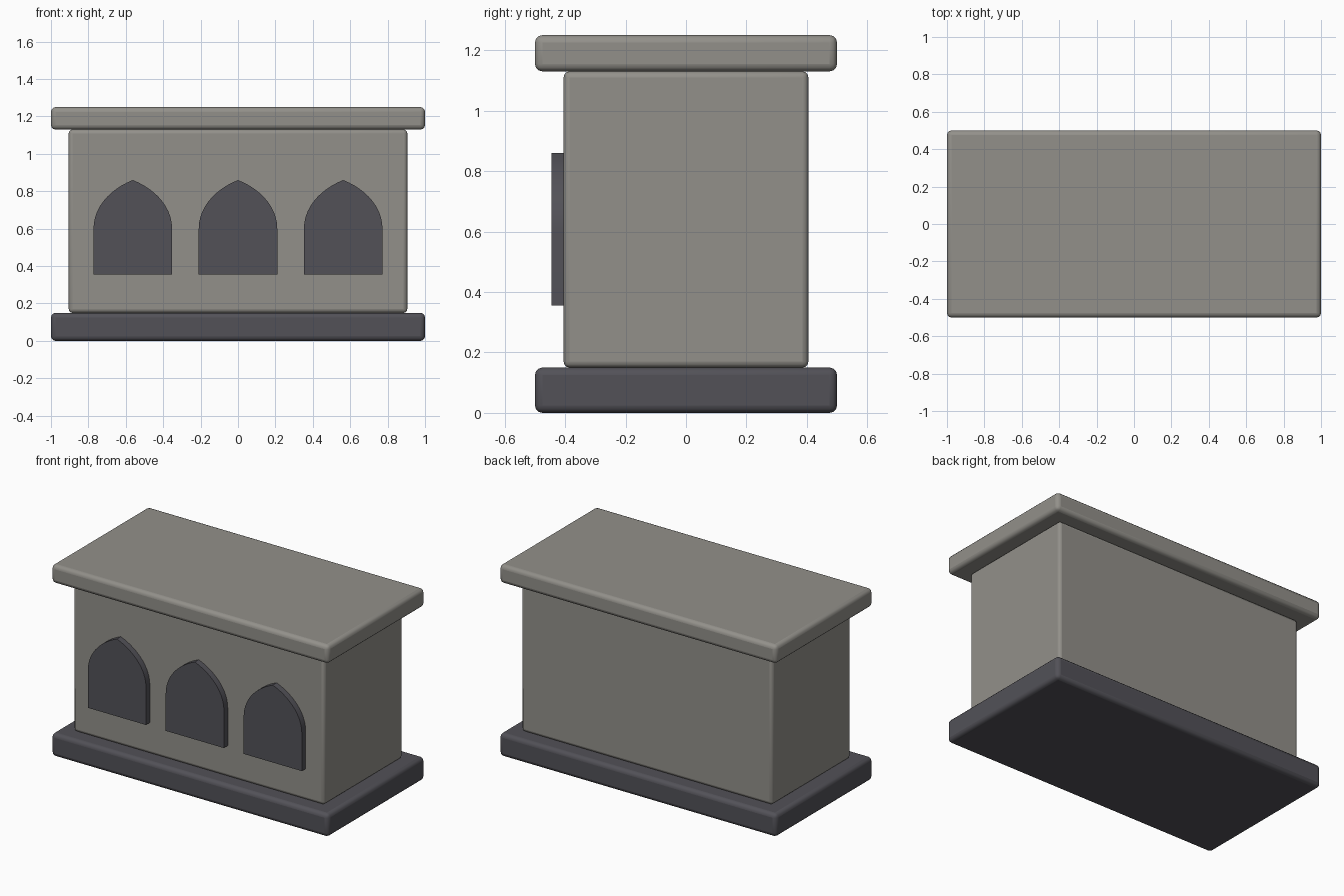
import bpy, bmesh
from mathutils import Vector
from mathutils.geometry import interpolate_bezier

if "Cube" in bpy.data.objects:
    bpy.data.objects.remove(bpy.data.objects["Cube"])


def material(name, color):
    mat = bpy.data.materials.new(name)
    mat.diffuse_color = color
    mat.use_nodes = True
    mat.node_tree.nodes["Principled BSDF"].inputs["Base Color"].default_value = mat.diffuse_color
    return mat


stone = material("pale_stone", (0.29, 0.28, 0.255, 1))
slate = material("dark_stone", (0.085, 0.083, 0.097, 1))


def finish(obj, mat):
    obj.data.materials.append(mat)
    bpy.ops.object.select_all(action='DESELECT')
    obj.select_set(True)
    bpy.context.view_layer.objects.active = obj
    bpy.ops.object.shade_smooth_by_angle()


def block(name, width, depth, z0, z1, mat, radius=0.025):
    bpy.ops.mesh.primitive_cube_add(size=1, location=(0, 0, (z0 + z1) / 2))
    obj = bpy.context.object
    obj.name = name
    obj.scale = (width, depth, z1 - z0)
    bpy.ops.object.transform_apply(location=False, rotation=False, scale=True)
    finish(obj, mat)
    bevel = obj.modifiers.new("rounded_edges", 'BEVEL')
    bevel.width = radius
    bevel.segments = 3


def arch_panel(name, x, mat):
    # Right half of the pointed arch, mirrored for the left half
    curve = interpolate_bezier(Vector((0.21, 0.60)), Vector((0.21, 0.72)),
                               Vector((0.115, 0.815)), Vector((0, 0.86)), 12)
    right = [(0.21, 0.355)] + [(p[0], p[1]) for p in curve]
    outline = right + [(-px, pz) for px, pz in reversed(right[:-1])]
    bm = bmesh.new()
    face = bm.faces.new([bm.verts.new((px, -0.445, pz)) for px, pz in outline])
    back = bmesh.ops.extrude_face_region(bm, geom=[face], use_keep_orig=True)
    moved = [v for v in back["geom"] if isinstance(v, bmesh.types.BMVert)]
    bmesh.ops.translate(bm, verts=moved, vec=(0, 0.06, 0))
    bmesh.ops.recalc_face_normals(bm, faces=bm.faces)
    mesh = bpy.data.meshes.new(name)
    bm.to_mesh(mesh)
    bm.free()
    obj = bpy.data.objects.new(name, mesh)
    obj.location.x = x
    bpy.context.collection.objects.link(obj)
    finish(obj, mat)


# Plinth, body and top slab
block("plinth", 2.0, 1.0, 0.0, 0.15, slate)
block("body", 1.81, 0.81, 0.15, 1.13, stone, 0.02)
block("top_slab", 2.0, 1.0, 1.13, 1.25, stone)

# Three pointed arch panels on the front
for side, x in (("left", -0.5625), ("middle", 0), ("right", 0.5625)):
    arch_panel(f"arch_panel_{side}", x, slate)
